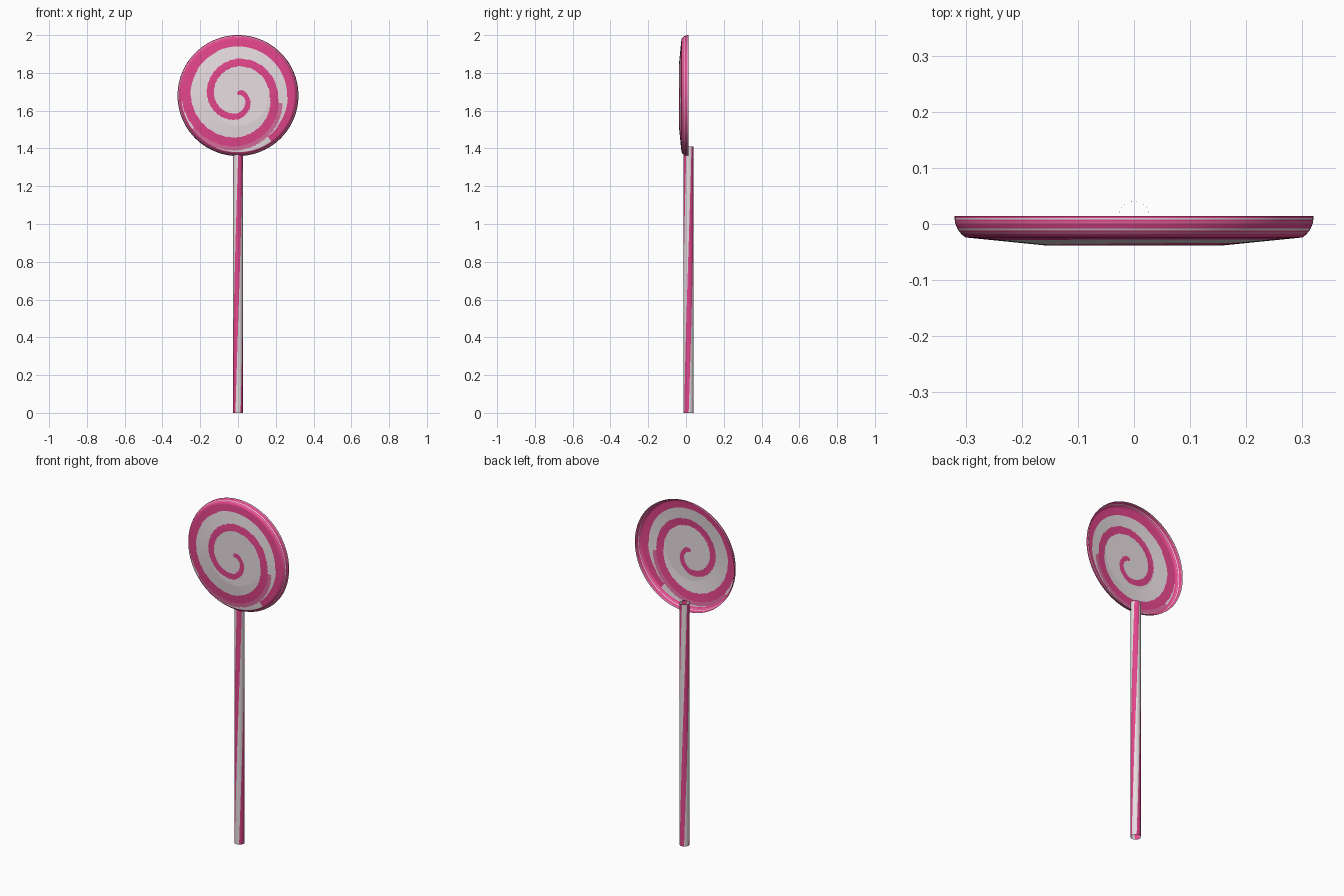
import bpy, bmesh, math

if "Cube" in bpy.data.objects:
    bpy.data.objects.remove(bpy.data.objects["Cube"])


def material(name, rgb):
    m = bpy.data.materials.new(name)
    m.diffuse_color = (*rgb, 1)
    m.use_nodes = True
    m.node_tree.nodes["Principled BSDF"].inputs["Base Color"].default_value = m.diffuse_color
    return m


white = material("sugar white", (0.84, 0.76, 0.79))
pink = material("candy pink", (0.76, 0.06, 0.26))
pale = material("soft pink", (0.72, 0.16, 0.35))


def finish(name, bm):
    me = bpy.data.meshes.new(name)
    bm.to_mesh(me)
    bm.free()
    for m in (white, pink, pale):
        me.materials.append(m)
    ob = bpy.data.objects.new(name, me)
    bpy.context.collection.objects.link(ob)
    for p in me.polygons:
        p.use_smooth = True
    return ob


def interp(pts, x):
    for (a, b), (c, d) in zip(pts, pts[1:]):
        if x <= c:
            return b + (d - b) * (x - a) / (c - a)
    return pts[-1][1]


# Candy disc: open-backed shell, spiral painted by face
CZ, SEG = 1.68, 180
face_profile = [(0, -0.038), (0.16, -0.038), (0.30, -0.024)]
rim_profile = [(-0.024, 0.300), (-0.019, 0.307), (-0.010, 0.314), (0.002, 0.319), (0.014, 0.32)]
# spiral centre line: quarter turns clockwise from the bottom -> radius
arm = [(-2.2, 0.0), (-1.0, 0.035), (-0.5, 0.072), (0, 0.110), (1, 0.145), (2, 0.175),
       (3, 0.190), (4, 0.245), (5, 0.275), (6, 0.288), (7, 0.290), (7.6, 0.297)]
rings = [(0.30 * i / 75, interp(face_profile, 0.30 * i / 75)) for i in range(1, 76)]
FACE_RINGS = len(rings)
for i in range(1, 13):
    y = -0.024 + 0.038 * i / 12
    rings.append((interp(rim_profile, y), y))


def disc_colour(r, quarter, ring):
    if ring >= FACE_RINGS:                       # rim with thin streaks
        return (1, 1, 2, 1, 0, 1)[(ring - FACE_RINGS) % 6]
    for turn in (-1, 0, 1):
        k = quarter + 4 * turn
        if -2.2 <= k <= 7.6:
            d = r - interp(arm, k)
            half = 0.017 + 0.0016 * max(k, 0)
            if abs(d) < half:
                return 1
            if 3.1 < k < 4.6 and 0 < d < half + 0.022:   # soft outer edge
                return 2
    return 0


bm = bmesh.new()
grid = []
for r, y in rings:
    row = []
    for j in range(SEG):
        a = 2 * math.pi * j / SEG
        row.append(bm.verts.new((-r * math.sin(a), y, CZ - r * math.cos(a))))
    grid.append(row)
hub = bm.verts.new((0, -0.038, CZ))
for j in range(SEG):
    n = (j + 1) % SEG
    q = 4 * (j + 0.5) / SEG
    bm.faces.new((hub, grid[0][j], grid[0][n]))
    for i in range(1, len(rings)):
        f = bm.faces.new((grid[i - 1][j], grid[i][j], grid[i][n], grid[i - 1][n]))
        f.material_index = disc_colour((rings[i - 1][0] + rings[i][0]) / 2, q, i)
bmesh.ops.recalc_face_normals(bm, faces=bm.faces)
if sum(f.normal.y for f in bm.faces) > 0:
    bmesh.ops.reverse_faces(bm, faces=bm.faces)
finish("candy_disc", bm)

# Stick: open tube whose edges twist with three pink stripes
SIDES, LEVELS, R, TOP = 36, 28, 0.027, 1.41
TWIST = math.radians(95)
bm = bmesh.new()
grid = []
for i in range(LEVELS + 1):
    t = i / LEVELS
    row = []
    for j in range(SIDES):
        a = 2 * math.pi * j / SIDES + TWIST * t      # measured from the front
        row.append(bm.verts.new((R * math.sin(a), 0.014 - R * math.cos(a), TOP * t)))
    grid.append(row)
for i in range(LEVELS):
    for j in range(SIDES):
        n = (j + 1) % SIDES
        f = bm.faces.new((grid[i][j], grid[i][n], grid[i + 1][n], grid[i + 1][j]))
        deg = (j + 0.5) * 360 / SIDES
        f.material_index = 1 if 30 < deg % 120 < 90 else 0
finish("stick", bm)
